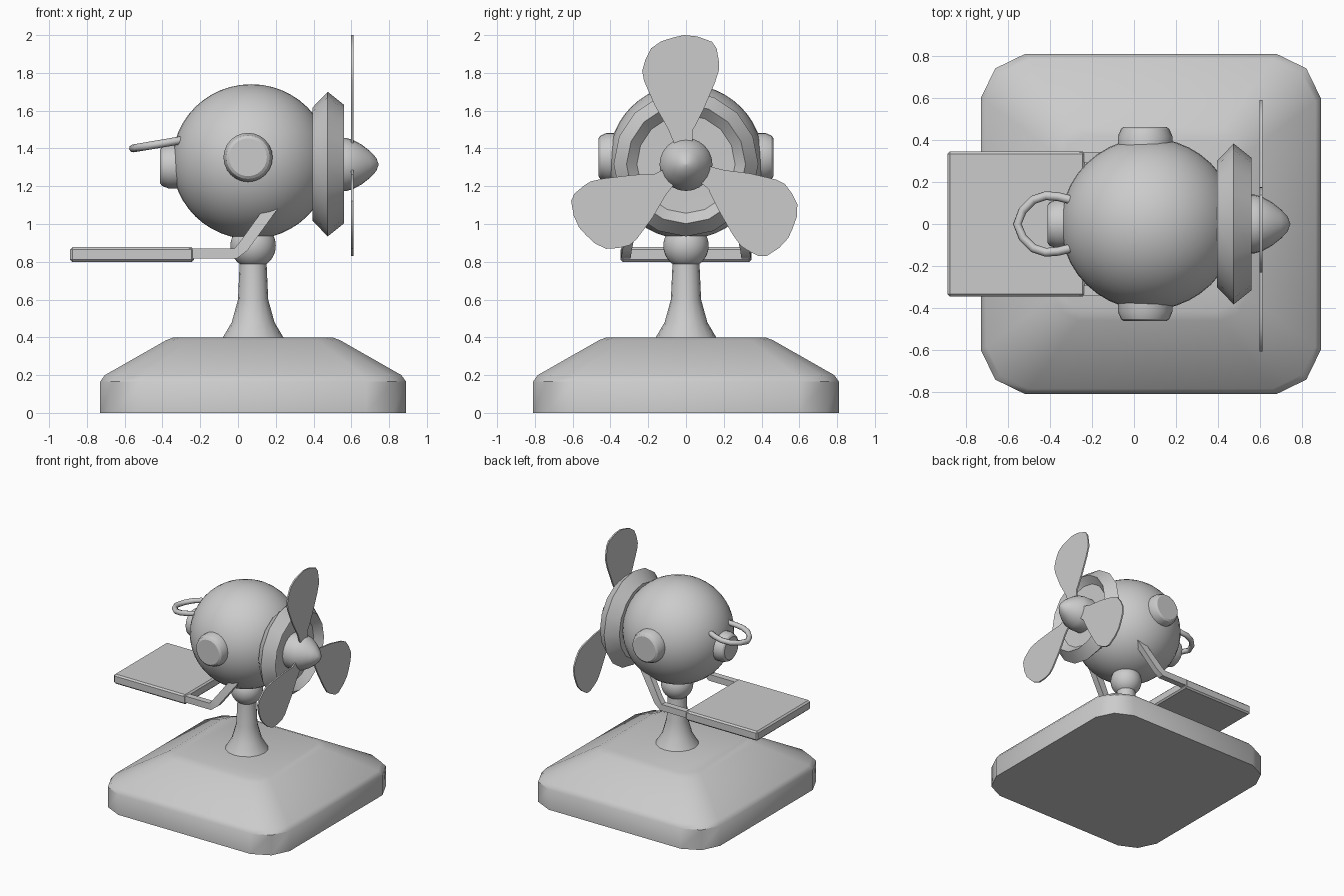
import bpy, bmesh, math
from mathutils import Vector, Matrix

if "Cube" in bpy.data.objects:
    bpy.data.objects.remove(bpy.data.objects["Cube"])


def finish(name, bm, angle=32):
    bmesh.ops.remove_doubles(bm, verts=bm.verts, dist=1e-5)
    bmesh.ops.recalc_face_normals(bm, faces=bm.faces)
    me = bpy.data.meshes.new(name)
    bm.to_mesh(me)
    bm.free()
    ob = bpy.data.objects.new(name, me)
    bpy.context.collection.objects.link(ob)
    smooth(ob, angle)
    return ob


def smooth(ob, angle=32):
    bpy.ops.object.select_all(action='DESELECT')
    ob.select_set(True)
    bpy.context.view_layer.objects.active = ob
    bpy.ops.object.shade_smooth_by_angle(angle=math.radians(angle))


def loft(name, rings, angle=32):
    """Skin a list of equal-length point rings and cap both ends."""
    bm = bmesh.new()
    vs = [[bm.verts.new(p) for p in r] for r in rings]
    n = len(vs[0])
    for a, b in zip(vs, vs[1:]):
        for i in range(n):
            j = (i + 1) % n
            bm.faces.new((a[i], a[j], b[j], b[i]))
    bm.faces.new(vs[0])
    bm.faces.new(vs[-1])
    return finish(name, bm, angle)


def lathe(name, profile, origin, axis=(0, 0, 1), n=24, angle=32):
    """Revolve (radius, distance along axis) points."""
    q = Vector(axis).to_track_quat('Z', 'Y')
    rings = []
    for r, t in profile:
        r = max(r, 2e-4)
        rings.append([Vector(origin) + q @ Vector((r * math.cos(k * math.tau / n),
                      r * math.sin(k * math.tau / n), t)) for k in range(n)])
    return loft(name, rings, angle)


def ball(name, loc, radius, scale=(1, 1, 1)):
    bpy.ops.mesh.primitive_uv_sphere_add(segments=40, ring_count=24, radius=radius, location=loc)
    ob = bpy.context.object
    ob.name = name
    ob.scale = scale
    smooth(ob)
    return ob


CX = 0.08  # x of the stand axis

# base: rounded square block with sloping shoulders
def base_ring(h, z):
    quarter = [(h, 0.74 * h), (0.915 * h, 0.915 * h), (0.74 * h, h)]
    ring = []
    for k in range(4):
        rot = Matrix.Rotation(k * math.pi / 2, 3, 'Z')
        ring += [rot @ Vector((x, y, 0)) + Vector((CX, 0, z)) for x, y in quarter]
    return ring

loft("base", [base_ring(h, z) for h, z in
              [(.81, 0), (.81, .165), (.785, .2), (.46, .385), (.42, .4)]], 40)

# stand: flared stem and ball joint
lathe("stem", [(.163, .395), (.113, .48), (.08, .6), (.07, .82)], (CX, 0, 0), n=16, angle=40)
ball("ball_joint", (CX, 0, .885), .12)

# body
ball("body", (.07, 0, 1.33), .41, (1.02, 1, 1))

# front collar with recessed face
lathe("collar", [(.3, .395), (.383, .475), (.315, .56), (.26, .505), (0, .5)],
      (0, 0, 1.317), (1, 0, 0), n=16)

# spinner
lathe("spinner", [(.14, .5), (.14, .575), (.13, .61), (.105, .655), (.07, .7), (.035, .732), (0, .745)],
      (0, 0, 1.315), (1, 0, 0), angle=45)

# propeller blades, outline in y and z from the hub centre
outline = [(.03, .05), (.037, .18), (.05, .2), (.09, .28), (.153, .427), (.176, .5), (.174, .543),
           (.162, .61), (.137, .645), (.06, .673), (-.01, .68), (-.065, .668), (-.13, .648),
           (-.185, .61), (-.215, .55), (-.232, .49), (-.222, .437), (-.164, .305), (-.095, .184), (-.04, .05)]
for k, (deg, s) in enumerate([(0, 1), (120, .97), (-127, .985)]):
    rot = Matrix.Rotation(math.radians(deg), 3, 'X')
    loft(f"blade_{k + 1}", [[rot @ Vector((0, y * s, z * s)) + Vector((x, 0, 1.32))
                             for y, z in outline] for x in (.599, .611)])

# side and rear caps
cap = [(.13, 0), (.13, .055), (.115, .09), (.1, .1), (0, .1)]
for side, d in (("left", 1), ("right", -1)):
    lathe(f"{side}_cap", cap, (.053, d * .363, 1.353), (0, d, 0))
lathe("rear_cap", [(r * .9, t) for r, t in cap], (-.312, 0, 1.305), (-1, 0, 0))

# rear handle: bent tube
half = [(-.3, .115), (-.36, .13), (-.42, .135), (-.48, .115), (-.53, .065), (-.556, 0)]
path = half + [(x, -y) for x, y in half[-2::-1]]
cu = bpy.data.curves.new("handle", 'CURVE')
cu.dimensions = '3D'
cu.bevel_depth = .021
cu.bevel_resolution = 2
cu.use_fill_caps = True
sp = cu.splines.new('POLY')
sp.points.add(len(path) - 1)
for p, (x, y) in zip(sp.points, path):
    p.co = (x, y, 1.4 + (x + .556) * .17, 1)
handle = bpy.data.objects.new("handle", cu)
bpy.context.collection.objects.link(handle)
bpy.ops.object.select_all(action='DESELECT')
handle.select_set(True)
bpy.context.view_layer.objects.active = handle
bpy.ops.object.convert(target='MESH')
smooth(handle, 60)

# tail plate
bpy.ops.mesh.primitive_cube_add(size=1, location=(-.561, 0, .838))
plate = bpy.context.object
plate.name = "tail_plate"
plate.scale = (.656, .692, .078)
bpy.ops.object.transform_apply(location=False, rotation=False, scale=True)
bev = plate.modifiers.new("bevel", 'BEVEL')
bev.width = .012
bev.segments = 1

# bent arms from plate to body: lower and upper x/z edge points plus y centre
sections = [((-.26, .818), (-.26, .87), .318), ((-.005, .818), (-.02, .87), .318),
            ((.05, .86), (.01, .905), .312), ((.225, 1.1), (.15, 1.1), .265)]
for side, d in (("left", 1), ("right", -1)):
    loft(f"{side}_arm", [[(lo[0], d * (y - .025), lo[1]), (lo[0], d * (y + .025), lo[1]),
                          (hi[0], d * (y + .025), hi[1]), (hi[0], d * (y - .025), hi[1])]
                         for lo, hi, y in sections])
